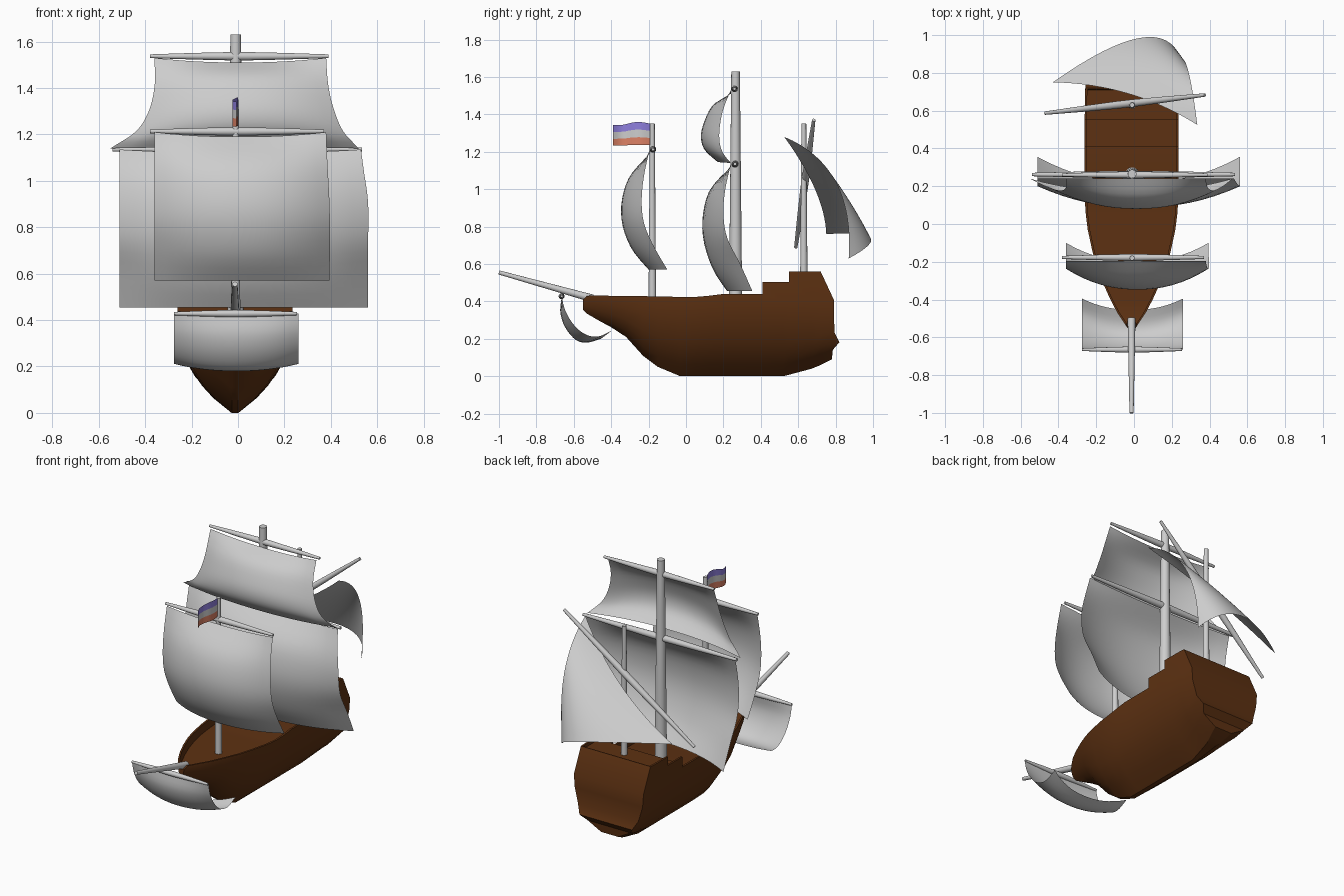
import bpy, bmesh, math
from mathutils import Vector

if "Cube" in bpy.data.objects:
    bpy.data.objects.remove(bpy.data.objects["Cube"])

CX = -0.013  # the ship's centreline


def material(name, r, g, b):
    m = bpy.data.materials.new(name)
    m.diffuse_color = (r, g, b, 1)
    m.use_nodes = True
    m.node_tree.nodes["Principled BSDF"].inputs["Base Color"].default_value = m.diffuse_color
    return m


WOOD = material("brown wood", 0.11, 0.031, 0.006)
CLOTH = material("pale grey", 0.61, 0.61, 0.61)
PURPLE = material("flag purple", 0.27, 0.21, 0.72)
RED = material("flag red", 0.72, 0.22, 0.13)


def finish(name, bm, mats, angle=35):
    bmesh.ops.remove_doubles(bm, verts=bm.verts, dist=0.0003)
    bmesh.ops.dissolve_degenerate(bm, edges=bm.edges, dist=0.0002)
    bmesh.ops.recalc_face_normals(bm, faces=bm.faces)
    me = bpy.data.meshes.new(name)
    bm.to_mesh(me)
    bm.free()
    for m in mats:
        me.materials.append(m)
    ob = bpy.data.objects.new(name, me)
    bpy.context.collection.objects.link(ob)
    bpy.ops.object.select_all(action='DESELECT')
    ob.select_set(True)
    bpy.context.view_layer.objects.active = ob
    bpy.ops.object.shade_smooth_by_angle(angle=math.radians(angle))
    return ob


def grid(bm, rows, closed=False):
    """Skin a list of equal-length point rows with quads."""
    vs = [[bm.verts.new(p) for p in r] for r in rows]
    n = len(rows[0])
    for a, b in zip(vs, vs[1:]):
        for i in range(n if closed else n - 1):
            j = (i + 1) % n
            bm.faces.new((a[i], a[j], b[j], b[i]))
    return vs


def pole(name, points, radii, sides=14):
    """Round tapered spar through the given points."""
    pts = [Vector(p) for p in points]
    d = (pts[-1] - pts[0]).normalized()
    u = d.orthogonal().normalized()
    v = d.cross(u)
    bm = bmesh.new()
    rows = [[p + r * (math.cos(t) * u + math.sin(t) * v)
             for t in (math.tau * k / sides for k in range(sides))]
            for p, r in zip(pts, radii)]
    vs = grid(bm, rows, True)
    bm.faces.new(vs[0])
    bm.faces.new(vs[-1])
    finish(name, bm, [CLOTH])


def yard(name, a, b, r=0.018):
    a, b = Vector(a), Vector(b)
    pole(name, [a.lerp(b, t) for t in (0, .25, .45, .55, .75, 1)],
         [r * .45, r * .8, r, r, r * .8, r * .45])


def spline(pts, t):
    """Smooth interpolation through evenly spaced points."""
    n = len(pts) - 1
    i = min(int(t * n), n - 1)
    f = t * n - i
    p0, p1, p2, p3 = (Vector(pts[min(max(k, 0), n)]) for k in range(i - 1, i + 3))
    return 0.5 * (2 * p1 + (p2 - p0) * f + (2 * p0 - 5 * p1 + 4 * p2 - p3) * f * f
                  + (3 * p1 - p0 - 3 * p2 + p3) * f ** 3)


def sail(name, edge, middle, sides):
    """edge/middle: (y, z) profiles from head to foot; sides: (left x, right x)."""
    bm = bmesh.new()
    rows = []
    for k in range(19):
        t = k / 18
        e, m, s = spline(edge, t), spline(middle, t), spline(sides, t)
        row = []
        for i in range(17):
            u = i / 8 - 1
            p = e.lerp(m, 1 - abs(u) ** 2.2)
            row.append((s[0] + (s[1] - s[0]) * i / 16, p[0], p[1]))
        rows.append(row)
    grid(bm, rows)
    finish(name, bm, [CLOTH], 80)


# Hull: cross-sections lofted bow to stern (y, half width, keel z, rim z, deck z, fullness)
stations = [
    (-.55, .022, .355, .41, .40, 1), (-.53, .035, .335, .43, .40, 1),
    (-.47, .075, .30, .432, .37, .9), (-.40, .112, .262, .43, .37, .85),
    (-.32, .148, .21, .43, .37, .8), (-.23, .183, .11, .428, .37, .9),
    (-.15, .206, .05, .427, .37, 1), (-.03, .232, 0, .424, .37, 1),
    (.05, .242, 0, .424, .37, 1), (.12, .247, 0, .43, .37, 1),
    (.20, .248, 0, .44, .38, 1), (.41, .248, 0, .44, .38, 1),
    (.41, .248, 0, .505, .46, 1), (.52, .248, 0, .505, .46, 1),
    (.55, .248, .008, .505, .46, .95), (.55, .248, .008, .56, .54, .95),
    (.67, .247, .04, .56, .54, .75), (.72, .245, .06, .56, .54, .6),
    (.78, .243, .09, .56, .54, .5)]
heights = [0, .15, .27, .42, .70, .94]
widths = [.06, .38, .57, .75, .95, 1]
transom_y = [.78, .785, .82, .795, .79, .79, .72, .715, .71]
bm = bmesh.new()
rings = []
for y, w, kz, zt, zd, full in stations:
    half = [(w * a ** full, kz + h * (.43 - kz)) for h, a in zip(heights, widths)]
    half = [(x, min(z, zt)) for x, z in half]
    half += [(w, zt), (w - .012, zt), (w - .012, zd)]
    ys = transom_y if y == .78 else [min(y, .71) if k > 5 else y for k in range(9)]
    right = [(CX + x, yy, z) for (x, z), yy in zip(half, ys)]
    left = [(CX - x, yy, z) for (x, z), yy in zip(half, ys)]
    rings.append(right + left[::-1])
vs = grid(bm, rings, True)
for ring in (vs[0], vs[-1]):  # stem and transom closed row by row
    for k in range(8):
        bm.faces.new((ring[k], ring[k + 1], ring[16 - k], ring[17 - k]))
finish("hull", bm, [WOOD], 28)

# Masts and bowsprit
pole("main_mast", [(-.01, .265, .34), (-.01, .265, 1.63)], [.036, .023], 18)
pole("fore_mast", [(-.01, -.18, .34), (-.01, -.18, 1.35)], [.021, .013])
pole("mizzen_mast", [(-.01, .63, .5), (-.01, .63, 1.35)], [.020, .013])
pole("bowsprit", [(CX, -.50, .416), (CX, -1.0, .555)], [.021, .011])

# Yards
yard("fore_yard", (-.38, -.177, 1.213), (.37, -.177, 1.213))
yard("main_yard", (-.54, .262, 1.135), (.535, .262, 1.135), .02)
yard("main_top_yard", (-.38, .26, 1.537), (.39, .26, 1.537))
yard("sprit_yard", (-.275, -.665, .428), (.255, -.665, .428), .016)
yard("mizzen_yard", (-.47, .587, .69), (.375, .683, 1.37), .02)

# Square sails
sail("fore_sail",
     [(-.195, 1.21), (-.225, 1.07), (-.237, .94), (-.225, .82), (-.175, .7), (-.10, .57)],
     [(-.195, 1.19), (-.30, 1.07), (-.343, .94), (-.34, .81), (-.29, .68), (-.20, .57)],
     [(-.36, .38), (-.36, .395), (-.36, .395)])
sail("main_sail",
     [(.24, 1.135), (.21, 1.0), (.20, .87), (.22, .74), (.29, .6), (.355, .455)],
     [(.24, 1.12), (.13, 1.0), (.09, .86), (.095, .72), (.145, .57), (.22, .455)],
     [(-.51, .53), (-.51, .56), (-.51, .56), (-.51, .56)])
sail("main_topsail",
     [(.24, 1.53), (.20, 1.43), (.18, 1.33), (.18, 1.25), (.20, 1.19), (.24, 1.14)],
     [(.24, 1.51), (.145, 1.45), (.097, 1.36), (.08, 1.28), (.10, 1.21), (.17, 1.145)],
     [(-.36, .38), (-.36, .39), (-.39, .42), (-.45, .46), (-.55, .52)])
sail("sprit_sail",
     [(-.665, .428), (-.645, .35), (-.60, .275), (-.54, .225), (-.47, .212), (-.395, .245)],
     [(-.665, .42), (-.672, .34), (-.645, .26), (-.59, .195), (-.53, .18), (-.455, .20)],
     [(-.275, .26), (-.275, .26)])

# Triangular mizzen sail: curved triangle through its corners and edge midpoints
A, B, C = Vector((.335, .525, 1.28)), Vector((-.43, .75, .76)), Vector((.25, .87, .63))
AB = 2 * Vector((-.03, .69, 1.0)) - (A + B) / 2
BC = 2 * Vector((.03, .985, .74)) - (B + C) / 2
CA = 2 * Vector((.29, .80, 1.04)) - (C + A) / 2
bm = bmesh.new()
rows = []
for k in range(17):
    row = []
    for i in range(17):
        a = 1 - k / 16
        b = (1 - a) * i / 16
        c = 1 - a - b
        row.append(a * a * A + b * b * B + c * c * C
                   + 2 * (a * b * AB + b * c * BC + c * a * CA))
    rows.append(row)
grid(bm, rows)
finish("mizzen_sail", bm, [CLOTH], 80)

# Waving flag with three stripes
bm = bmesh.new()
rows = []
for k in range(7):
    row = []
    for i in range(11):
        t = i / 10
        lift = .012 * math.sin(math.pi * min(1, t * 1.4)) - .008 * t
        row.append((-.01 + .018 * math.sin(t * 6.5) * (.4 + .6 * t),
                    -.19 - .2 * t, 1.35 - .115 * k / 6 + lift * (1 - k / 8)))
    rows.append(row)
grid(bm, rows)
for n, f in enumerate(bm.faces):
    f.material_index = n // 20
finish("flag", bm, [PURPLE, CLOTH, RED], 80)
